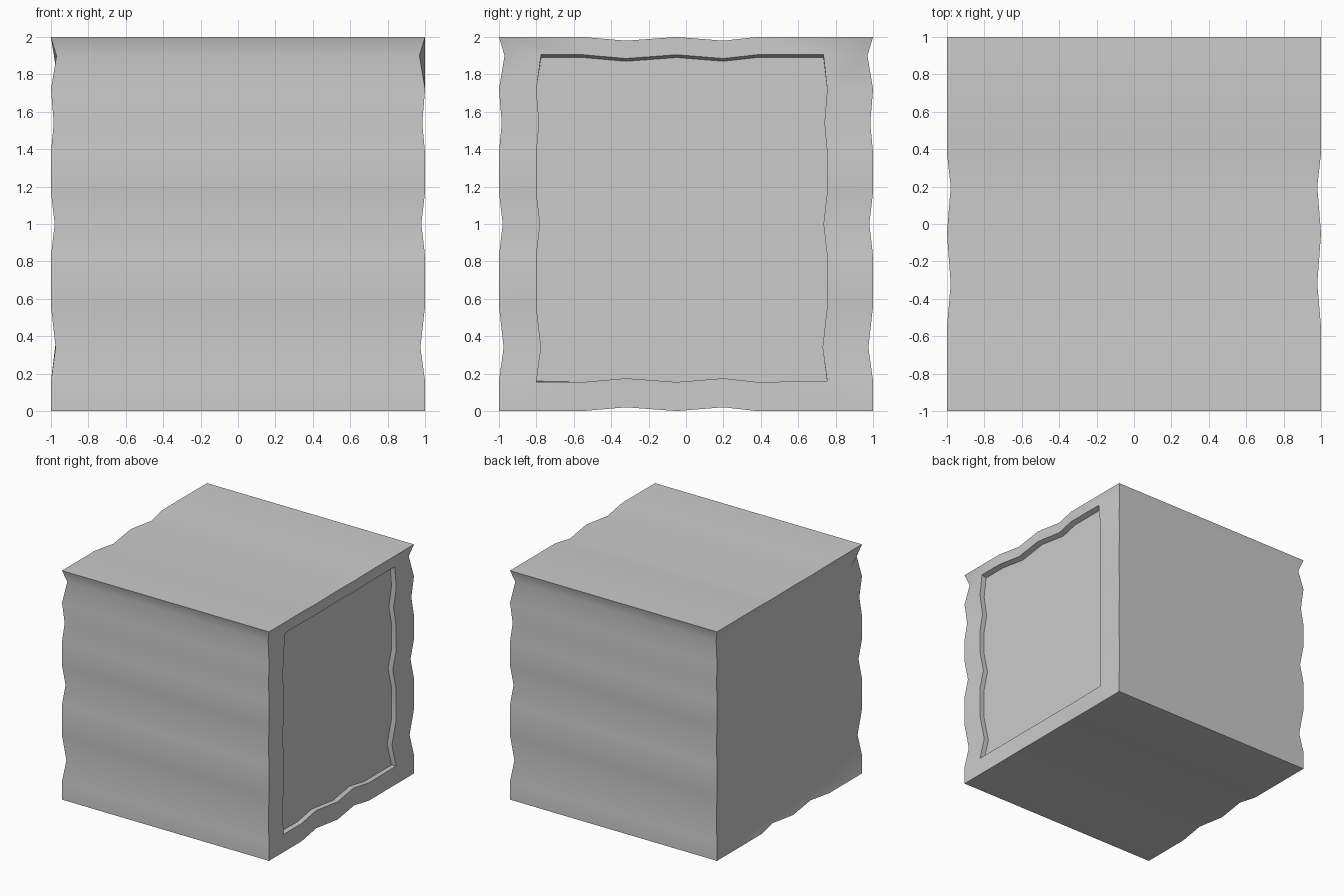
import bpy, bmesh

if "Cube" in bpy.data.objects:
    bpy.data.objects.remove(bpy.data.objects["Cube"])

# Worn-edge profiles: (position, dent depth) up the sides and across the top
SIDE = [(0, 0), (.16, 0), (.34, .025), (.56, 0), (.83, 0), (1.0, .02), (1.17, 0),
        (1.38, 0), (1.54, .015), (1.72, 0), (1.9, .03), (2, 0)]
TOP = [(-.55, 0), (-.32, .02), (-.05, 0), (.2, .02), (.38, 0)]

# Closed outline as (half width, y, z)
outline = [(1 - d, -1 + d, z) for z, d in SIDE]
outline += [(1 - d, y, 2 - d) for y, d in TOP]
outline += [(1 - d, 1 - d, z) for z, d in reversed(SIDE)]
outline += [(1 - d, y, d) for y, d in reversed(TOP)]


def recess(p):
    """Shift an outline point inward to the panel border."""
    x, y, z = p
    side = abs(y) > .9
    if side and z >= 1.9:
        return (1, -.775 if y < 0 else .735, 1.905)
    if side:
        return (x, y + .2 if y < 0 else y - .245, max(z, .155))
    return (x, y, z + .155 if z < 1 else z - .095)


def ring(bm, pts):
    return [bm.verts.new(p) for p in pts]


def bridge(bm, a, b):
    n = len(a)
    for i in range(n):
        j = (i + 1) % n
        bm.faces.new((a[i], a[j], b[j], b[i]))


bm = bmesh.new()
border = [recess(p) for p in outline]
loops = [
    # left end: flat sunken cap inside a raised edge
    ring(bm, [(-.97, y * .9, 1 + (z - 1) * .9) for x, y, z in outline]),
    # outer body
    ring(bm, [(-x, y, z) for x, y, z in outline]),
    ring(bm, outline),
    # right end: frame and recessed panel
    ring(bm, border),
    ring(bm, [(x - .045, y, z - .015 if z > 1.8 else z) for x, y, z in border]),
]
for a, b in zip(loops, loops[1:]):
    bridge(bm, a, b)
bm.faces.new(loops[0])
bm.faces.new(loops[-1])
bmesh.ops.remove_doubles(bm, verts=bm.verts, dist=.007)
bmesh.ops.recalc_face_normals(bm, faces=bm.faces)

mesh = bpy.data.meshes.new("worn_block")
bm.to_mesh(mesh)
bm.free()
block = bpy.data.objects.new("worn_block", mesh)
bpy.context.collection.objects.link(block)
bpy.context.view_layer.objects.active = block
block.select_set(True)
bpy.ops.object.shade_smooth_by_angle(angle=.52)
